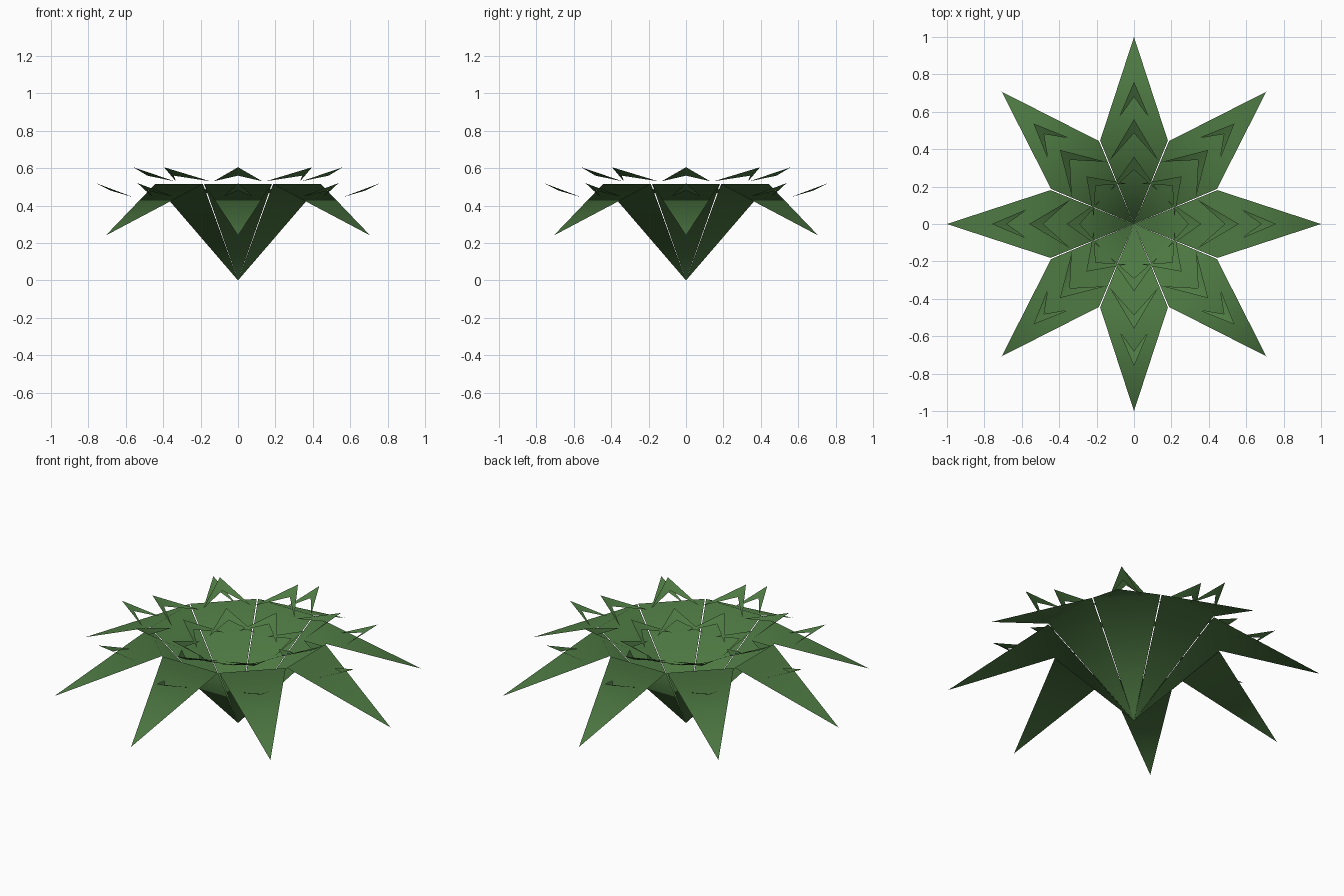
import bpy
import math
from mathutils import Matrix

if "Cube" in bpy.data.objects:
    bpy.data.objects.remove(bpy.data.objects["Cube"])

green = bpy.data.materials.new("leaf_green")
green.diffuse_color = (0.075, 0.19, 0.055, 1.0)
green.use_nodes = True
green.node_tree.nodes["Principled BSDF"].inputs["Base Color"].default_value = green.diffuse_color


def sheet(name, verts, faces, angle):
    """Thin smooth sheet laid out along +x, then turned about z."""
    turn = Matrix.Rotation(angle, 4, 'Z')
    mesh = bpy.data.meshes.new(name)
    mesh.from_pydata(verts, [], faces)
    mesh.transform(turn)
    mesh.materials.append(green)
    for p in mesh.polygons:
        p.use_smooth = True
    obj = bpy.data.objects.new(name, mesh)
    bpy.context.collection.objects.link(obj)
    return obj


# Barb rings: name, tip radius, tip z, notch radius, notch z,
# wing radius, wing half width, wing z
BARBS = [
    ("outer_barb", 0.76, 0.52, 0.68, 0.48, 0.56, 0.085, 0.445),
    ("middle_barb", 0.56, 0.605, 0.485, 0.56, 0.34, 0.13, 0.53),
    ("inner_barb", 0.36, 0.515, 0.29, 0.475, 0.18, 0.125, 0.44),
]

for i in range(8):
    a = i * math.pi / 4

    # Leaf: rises from the base to two shoulders, then droops to the tip
    leaf = [(0, 0, 0), (0.446, -0.181, 0.515), (0.446, 0.181, 0.515), (1, 0, 0.24)]
    sheet("leaf", leaf, [(0, 1, 2), (1, 3, 2)], a)

    # Swept barbs above the leaf, each two slivers joined at the ridge
    for name, tr, tz, nr, nz, wr, w, wz in BARBS:
        barb = [(tr, 0, tz), (nr, 0, nz), (wr, w, wz), (wr, -w, wz)]
        sheet(name, barb, [(0, 2, 1), (0, 1, 3)], a)
